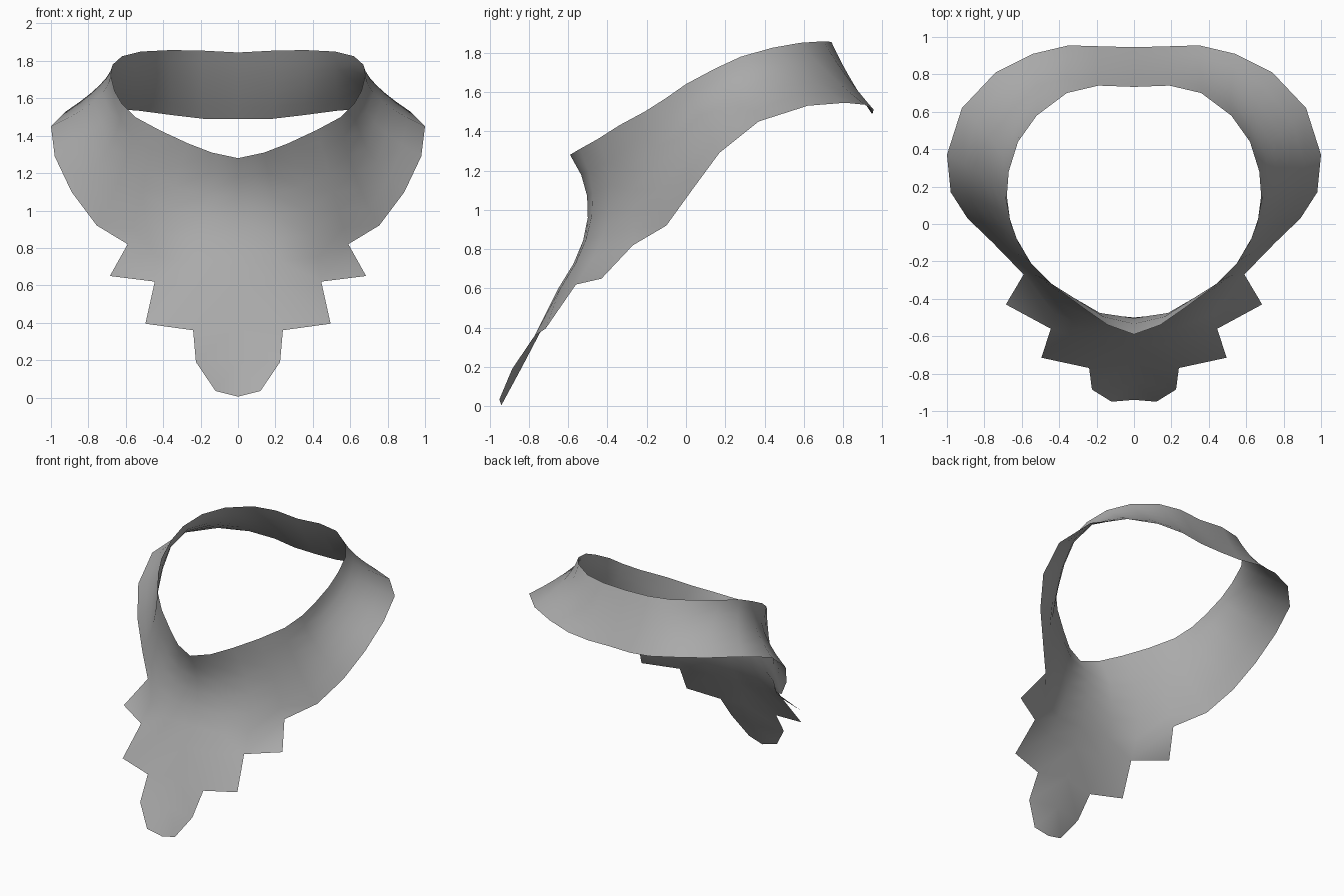
import bpy, bmesh
from mathutils import Vector

if "Cube" in bpy.data.objects:
    bpy.data.objects.remove(bpy.data.objects["Cube"])

# Right half of the collar: neckline, middle and hem points, from front centre to back centre
COLUMNS = [
    ((0, -.59, 1.28), (0, -.50, .96), (0, -.65, .60)),
    ((.14, -.54, 1.31), (.20, -.48, .97), (.24, -.64, .60)),
    ((.27, -.45, 1.36), (.37, -.39, 1.0), (.445, -.56, .62)),
    ((.42, -.34, 1.43), (.51, -.28, 1.1), (.59, -.27, .82)),
    ((.55, -.21, 1.50), (.62, -.16, 1.2), (.755, -.10, .92)),
    ((.62, -.10, 1.57), (.69, -.03, 1.33), (.89, .03, 1.10)),
    ((.66, .00, 1.64), (.73, .08, 1.47), (.98, .17, 1.29)),
    ((.68, .15, 1.72), (.77, .24, 1.585), (1, .37, 1.45)),
    ((.67, .28, 1.78), (.74, .42, 1.67), (.92, .62, 1.53)),
    ((.62, .44, 1.825), (.64, .59, 1.70), (.74, .81, 1.545)),
    ((.52, .58, 1.85), (.52, .72, 1.70), (.54, .91, 1.535)),
    ((.36, .70, 1.858), (.36, .81, 1.69), (.35, .955, 1.51)),
    ((.19, .74, 1.855), (.19, .83, 1.68), (.18, .95, 1.49)),
    ((0, .733, 1.845), (0, .83, 1.67), (0, .945, 1.49)),
]
ROWS = 6


def through(a, m, b, t):
    """Point on the parabola passing through a, m and b."""
    a, m, b = Vector(a), Vector(m), Vector(b)
    return a * (1 - t) * (1 - 2 * t) + m * 4 * t * (1 - t) + b * t * (2 * t - 1)


bm = bmesh.new()

# Flared collar band
grid = [[bm.verts.new(through(*c, r / ROWS)) for r in range(ROWS + 1)] for c in COLUMNS]
for left, right in zip(grid, grid[1:]):
    for r in range(ROWS):
        bm.faces.new((left[r], left[r + 1], right[r + 1], right[r]))

# Stepped bib hanging from the front hem
hem = [col[-1] for col in grid[:4]]
point = lambda *p: bm.verts.new(p)
upper_tooth = point(.685, -.43, .65)
lower_tooth = point(.495, -.715, .395)
mid_in, mid_out = point(0, -.735, .39), point(.24, -.77, .36)
low_in, low_out = point(0, -.84, .19), point(.225, -.885, .19)
tip_in, tip_out = point(0, -.94, .005), point(.12, -.95, .035)
for face in ((hem[2], upper_tooth, hem[3]),
             (hem[1], mid_out, lower_tooth, hem[2]),
             (hem[0], mid_in, mid_out, hem[1]),
             (mid_in, low_in, low_out, mid_out),
             (low_in, tip_in, tip_out, low_out)):
    bm.faces.new(face)

mesh = bpy.data.meshes.new("collar")
bm.to_mesh(mesh)
bm.free()
collar = bpy.data.objects.new("collar", mesh)
bpy.context.collection.objects.link(collar)
mesh.shade_smooth()

# Left half
mirror = collar.modifiers.new("mirror", 'MIRROR')
mirror.use_clip = True
mirror.merge_threshold = 0.001

# Plain grey cloth
cloth = bpy.data.materials.new("grey cloth")
cloth.diffuse_color = (.4, .4, .4, 1)
cloth.use_nodes = True
cloth.node_tree.nodes["Principled BSDF"].inputs["Base Color"].default_value = cloth.diffuse_color
mesh.materials.append(cloth)
